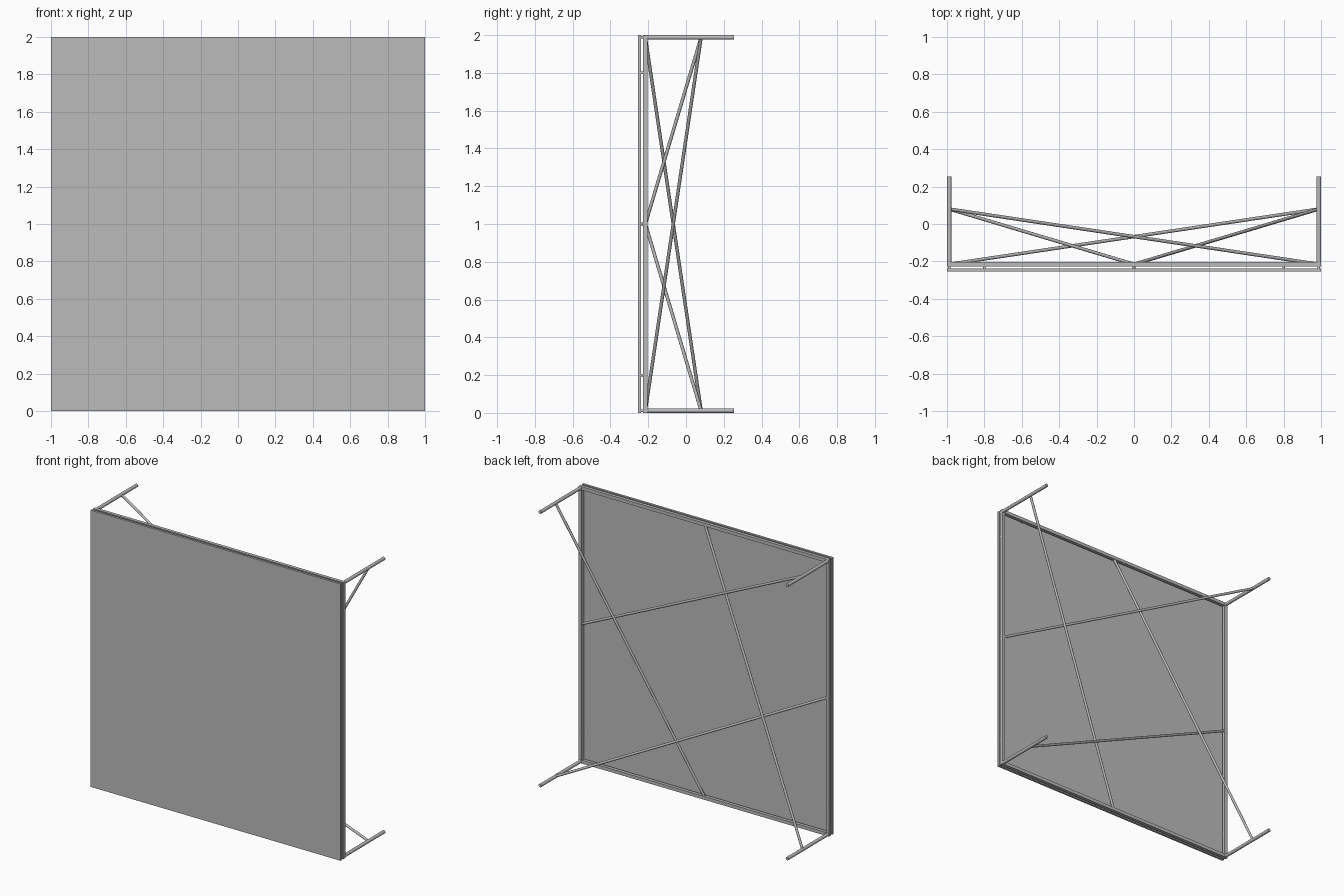
import bpy
from mathutils import Vector

if "Cube" in bpy.data.objects:
    bpy.data.objects.remove(bpy.data.objects["Cube"], do_unlink=True)

grey = bpy.data.materials.new("light_grey")
grey.use_nodes = True
colour = (0.5, 0.5, 0.5, 1)
grey.diffuse_color = colour
grey.node_tree.nodes["Principled BSDF"].inputs["Base Color"].default_value = colour


def box(name, centre, size):
    bpy.ops.mesh.primitive_cube_add(size=1, location=centre)
    ob = bpy.context.object
    ob.name = name
    ob.scale = size
    ob.data.materials.append(grey)


def tube(name, start, end, radius):
    a, b = Vector(start), Vector(end)
    bpy.ops.mesh.primitive_cylinder_add(vertices=16, radius=radius,
                                        depth=(b - a).length, location=(a + b) / 2)
    ob = bpy.context.object
    ob.name = name
    ob.rotation_euler = (b - a).to_track_quat("Z", "Y").to_euler()
    ob.data.materials.append(grey)
    bpy.ops.object.shade_smooth_by_angle()


R = 0.012          # frame tube radius
E = 1 - R          # frame centre line, measured from the panel centre
FRAME_Y = -0.215
LEG_Y = 0.08       # where braces meet the legs

# Flat front panel
box("panel", (0, -0.247, 1), (2, 0.016, 2))

# Square frame behind the panel
for s in (-1, 1):
    box("frame_upright", (s * E, FRAME_Y, 1), (2 * R, 2 * R, 2))
    box("frame_rail", (0, FRAME_Y, 1 + s * E), (2, 2 * R, 2 * R))

# Small spacers joining the panel to the frame
for s in (-1, 1):
    for t in (-0.8, 0, 0.8):
        for name, x, z in (("side_spacer", s * E, t), ("rail_spacer", t, s * E)):
            tube(name, (x, -0.242, 1 + z), (x, FRAME_Y, 1 + z), 0.007)
    for t in (-1, 1):
        tube("corner_spacer", (s * E, -0.242, 1 + t * E), (s * E, FRAME_Y, 1 + t * E), 0.007)

# Legs reaching back from the corners
for x in (-E, E):
    for z in (-E, E):
        tube("corner_leg", (x, FRAME_Y, 1 + z), (x, 0.255, 1 + z), R)

# Each brace runs from a leg to the middle of a far frame side
for leg, side in (((E, E), (0, -E)), ((-E, E), (E, 0)),
                  ((E, -E), (-E, 0)), ((-E, -E), (0, E))):
    tube("diagonal_brace", (leg[0], LEG_Y, 1 + leg[1]),
         (side[0], FRAME_Y, 1 + side[1]), 0.009)
